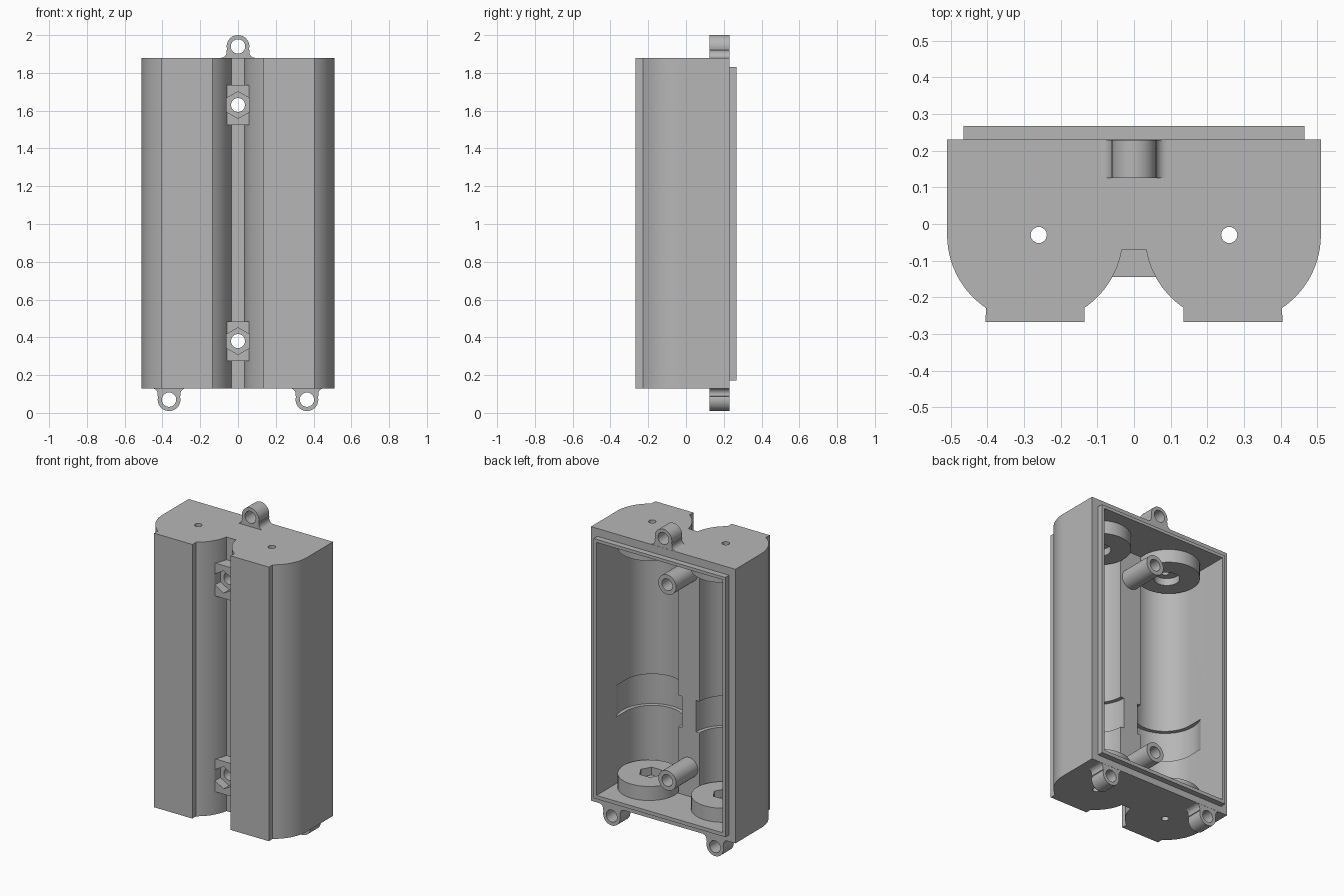
import bpy, bmesh
from math import sin, cos, radians, atan2, degrees
from mathutils import Vector

cube = bpy.data.objects.get("Cube")
if cube:
    bpy.data.objects.remove(cube, do_unlink=True)

grey = bpy.data.materials.new("plain_grey")
grey.use_nodes = True
grey.diffuse_color = (0.47, 0.47, 0.47, 1)
grey.node_tree.nodes["Principled BSDF"].inputs["Base Color"].default_value = grey.diffuse_color


def arc(cx, cy, r, a0, a1, n=24):
    """Points along an arc, angles in degrees."""
    return [(cx + r * cos(radians(a0 + (a1 - a0) * i / n)),
             cy + r * sin(radians(a0 + (a1 - a0) * i / n))) for i in range(n + 1)]


def circle(cx, cy, r, n=48, turn=0):
    return arc(cx, cy, r, turn, turn + 360, n)[:-1]


def box(x, y0, y1):
    return [(-x, y0), (x, y0), (x, y1), (-x, y1)]


def prism(name, points, lo, hi, axis="z"):
    """Extrude a profile: (x, y) along z, or (x, z) along y."""
    place = (lambda p: (p[0], p[1], lo)) if axis == "z" else (lambda p: (p[0], lo, p[1]))
    bm = bmesh.new()
    face = bm.faces.new([bm.verts.new(place(p)) for p in points])
    new = bmesh.ops.extrude_face_region(bm, geom=[face])["geom"]
    step = Vector((0, 0, hi - lo)) if axis == "z" else Vector((0, hi - lo, 0))
    bmesh.ops.translate(bm, vec=step, verts=[v for v in new if isinstance(v, bmesh.types.BMVert)])
    bmesh.ops.recalc_face_normals(bm, faces=bm.faces)
    mesh = bpy.data.meshes.new(name)
    bm.to_mesh(mesh)
    bm.free()
    mesh.materials.append(grey)
    obj = bpy.data.objects.new(name, mesh)
    bpy.context.collection.objects.link(obj)
    return obj


def combine(obj, tool, operation="DIFFERENCE"):
    """Apply a boolean and discard the tool."""
    mod = obj.modifiers.new("cut", "BOOLEAN")
    mod.operation, mod.object, mod.solver = operation, tool, "EXACT"
    bpy.context.view_layer.objects.active = obj
    bpy.ops.object.modifier_apply(modifier=mod.name)
    bpy.data.objects.remove(tool, do_unlink=True)


BOTTOM, TOP, FLOOR, CEILING = 0.13, 1.88, 0.195, 1.81
CELL_X, CELL_Y = 0.26, -0.03
SCREWS = (0.38, 1.63)
parts = []

# Twin-barrel outer shell with flat front pads
cx, r = 0.27, 0.24
pad = degrees(atan2(-0.2, 0.135))
gap = degrees(atan2(-0.04, -0.236))
half = [(0.51, 0.23)] + arc(cx, CELL_Y, r, 0, pad)
half += [(0.405, -0.267), (0.135, -0.267)]
half += arc(cx, CELL_Y, r, -180 - pad, gap) + [(0.035, -0.07)]
shell = prism("case_shell", half + [(-x, y) for x, y in reversed(half)], BOTTOM, TOP)
parts.append(shell)

# Raised lip round the open back
combine(shell, prism("lip", box(0.465, 0.172, 1.83), 0.1, 0.267, "y"), "UNION")

# Cavity with two round cell troughs and a middle divider
trough = arc(CELL_X, CELL_Y, 0.185, 0, -180, 36)
cavity = [(0.445, 0.4)] + trough + [(-x, y) for x, y in reversed(trough)] + [(-0.445, 0.4)]
combine(shell, prism("cavity", cavity, FLOOR, CEILING))

# Shallow ribbon grooves across the troughs, and end holes
for s in (-1, 1):
    combine(shell, prism("groove", circle(s * CELL_X, CELL_Y, 0.21, 72), 0.62, 0.82))
    combine(shell, prism("end_hole", circle(s * CELL_X, CELL_Y, 0.022, 24), -1, 3))

# Nut holders on the front and screw posts inside
for z, level in zip(SCREWS, ("lower", "upper")):
    holder = prism(level + "_nut_holder", box(0.06, z - 0.105, z + 0.105), -0.145, -0.05, "y")
    post = prism(level + "_screw_post", circle(0, z, 0.063), -0.045, 0.19, "y")
    for obj in (shell, holder):
        combine(obj, prism("nut_pocket", circle(0, z, 0.071, 6, 30), -0.3, -0.09, "y"))
    for obj in (shell, holder, post):
        combine(obj, prism("screw_hole", circle(0, z, 0.037, 32), -0.5, 0.5, "y"))
    parts += [holder, post]

# Contact discs at both ends of each trough
for s, side in ((1, "left"), (-1, "right")):
    x = s * CELL_X
    lower = prism(side + "_lower_contact_disc", circle(x, 0, 0.183), FLOOR - 0.01, 0.285)
    combine(lower, prism("hex_pocket", circle(x, -0.015, 0.07, 6), 0.235, 0.4))
    upper = prism(side + "_upper_contact_disc", circle(x, 0, 0.183), 1.725, CEILING + 0.01)
    combine(upper, prism("round_pocket", circle(x, -0.015, 0.075, 32), 1.6, 1.77))
    for disc in (lower, upper):
        combine(disc, prism("disc_hole", circle(x, CELL_Y, 0.022, 24), -1, 3))
        parts.append(disc)


# Mounting ears with filleted roots
def ear(name, x, base, up):
    side = [(0.09, -0.02)] + arc(0.09, 0.03, 0.03, 270, 162, 10)
    outline = side + arc(0, 0.06, 0.06, -17, 197, 32) + [(-u, v) for u, v in reversed(side)]
    obj = prism(name, [(x + u, base + up * v) for u, v in outline], 0.125, 0.229, "y")
    combine(obj, prism("ear_hole", circle(x, base + up * 0.06, 0.038, 32), 0, 0.4, "y"))
    parts.append(obj)


ear("top_ear", 0, TOP, 1)
ear("left_bottom_ear", 0.365, BOTTOM, -1)
ear("right_bottom_ear", -0.365, BOTTOM, -1)

# Smooth curves, crisp edges
bpy.ops.object.select_all(action="DESELECT")
for obj in parts:
    obj.select_set(True)
bpy.context.view_layer.objects.active = shell
bpy.ops.object.shade_smooth_by_angle(angle=radians(25))
